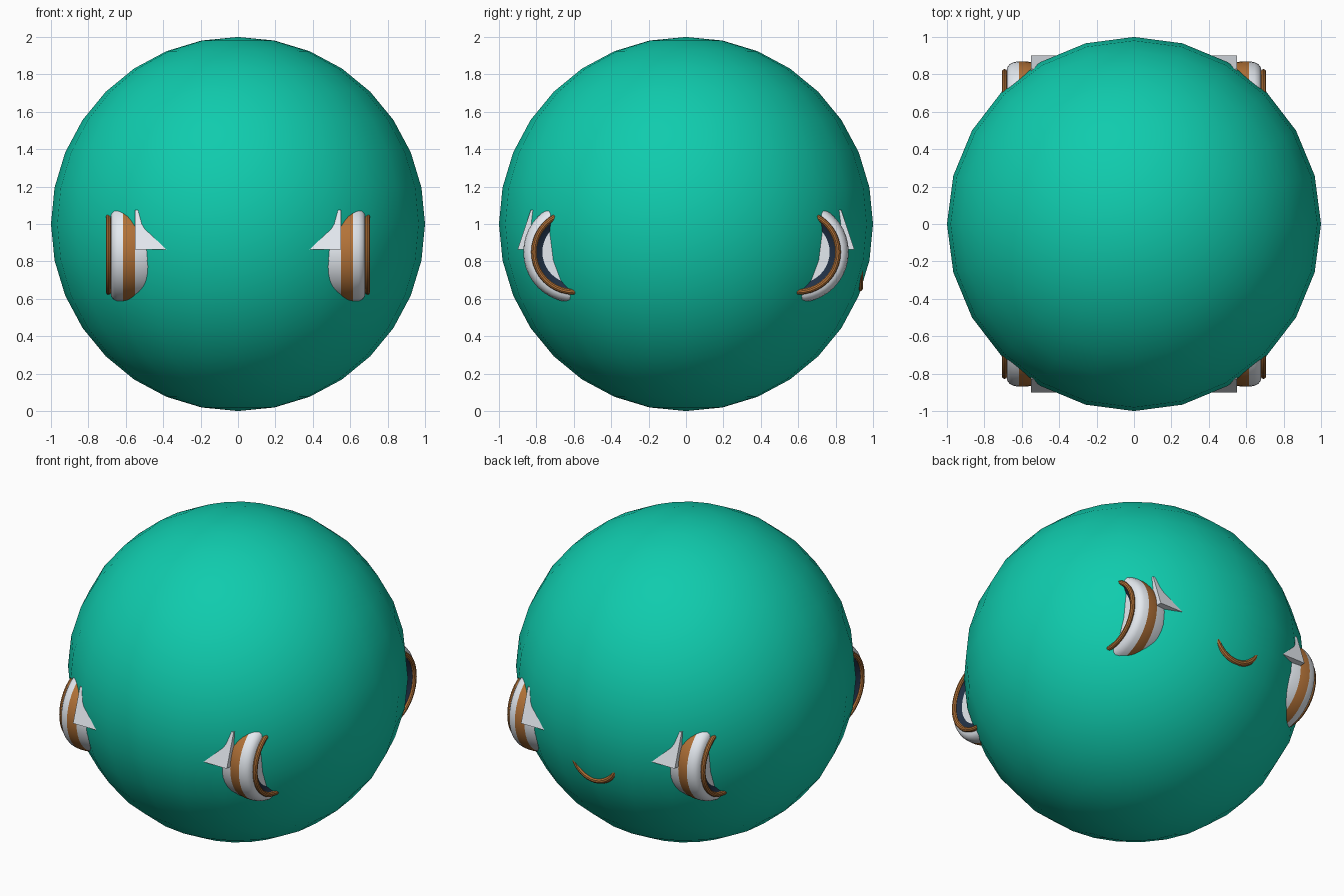
import bpy, bmesh, math
from mathutils import Vector, Matrix

if "Cube" in bpy.data.objects:
    bpy.data.objects.remove(bpy.data.objects["Cube"])


def material(name, rgb):
    m = bpy.data.materials.new(name)
    m.diffuse_color = (*rgb, 1)
    m.use_nodes = True
    m.node_tree.nodes["Principled BSDF"].inputs["Base Color"].default_value = m.diffuse_color
    return m


TEAL = material("teal", (0.005, 0.60, 0.42))
COPPER = material("copper", (0.45, 0.17, 0.04))
WHITE = material("white", (0.78, 0.82, 0.87))
NAVY = material("navy", (0.015, 0.03, 0.06))


def finish(name, mat, angle=35):
    ob = bpy.context.object
    ob.name = name
    ob.data.materials.append(mat)
    bpy.ops.object.shade_smooth_by_angle(angle=math.radians(angle))
    return ob


def from_bmesh(name, bm, mat):
    bmesh.ops.recalc_face_normals(bm, faces=bm.faces)
    me = bpy.data.meshes.new(name)
    bm.to_mesh(me)
    bm.free()
    ob = bpy.data.objects.new(name, me)
    bpy.context.collection.objects.link(ob)
    bpy.ops.object.select_all(action='DESELECT')
    bpy.context.view_layer.objects.active = ob
    ob.select_set(True)
    return finish(name, mat)


def lathe_x(name, profile, sx, sy, mat):
    """Spin (x, radius) points about the x axis through a pod centre."""
    bm = bmesh.new()
    vs = [bm.verts.new((x, r, 0)) for x, r in profile]
    es = [bm.edges.new(p) for p in zip(vs, vs[1:])]
    bmesh.ops.spin(bm, geom=vs + es, cent=(0, 0, 0), axis=(1, 0, 0),
                   angle=2 * math.tau / 2, steps=40)
    bmesh.ops.remove_doubles(bm, verts=bm.verts, dist=1e-4)
    for v in bm.verts:
        v.co = Vector((sx * v.co.x, sy * (0.60 + v.co.y), 0.85 + v.co.z))
    return from_bmesh(name, bm, mat)


# Large sphere shell
bpy.ops.mesh.primitive_uv_sphere_add(segments=24, ring_count=16, radius=1, location=(0, 0, 1))
finish("sphere_shell", TEAL, 60)

# Four side pods poking through the shell
for sx in (-1, 1):
    for sy in (-1, 1):
        tag = ("left" if sx < 0 else "right") + ("_front" if sy < 0 else "_back")
        lathe_x("pod_inner_band_" + tag,
                [(0.40, 0), (0.40, 0.20), (0.45, 0.245), (0.50, 0.26), (0.55, 0.265)], sx, sy, WHITE)
        lathe_x("pod_middle_band_" + tag,
                [(0.55, 0.265), (0.58, 0.27), (0.615, 0.27)], sx, sy, COPPER)
        lathe_x("pod_outer_band_" + tag,
                [(0.615, 0.27), (0.645, 0.265), (0.665, 0.255), (0.678, 0.237), (0.682, 0.21)],
                sx, sy, WHITE)
        lathe_x("pod_lip_" + tag,
                [(0.70, 0.208), (0.685, 0.195), (0.672, 0.168)], sx, sy, NAVY)
        lathe_x("pod_hub_" + tag, [(0.672, 0.168), (0.674, 0)], sx, sy, WHITE)
        bpy.ops.mesh.primitive_torus_add(
            major_radius=0.213, minor_radius=0.015, major_segments=40, minor_segments=10,
            location=(sx * 0.692, sy * 0.60, 0.85), rotation=(0, math.pi / 2, 0))
        finish("pod_rim_" + tag, COPPER)

        # Sloped mounting plate on the inner side of the pod
        bm = bmesh.new()
        bmesh.ops.create_cube(bm, size=1)
        for v in bm.verts:
            top, outer = v.co.z > 0, v.co.y > 0
            v.co = Vector((sx * (0.55 if v.co.x > 0 else 0.34),
                           sy * ((0.83 if top else 0.90) if outer else 0.72),
                           1.075 if top else 0.865))
        from_bmesh("pod_mount_" + tag, bm, WHITE)

# Rear ring, of which only the lower arc shows
bpy.ops.mesh.primitive_torus_add(
    major_radius=0.158, minor_radius=0.018, major_segments=40, minor_segments=10,
    location=(0, 0.928, 0.815), rotation=(math.pi / 2, 0, 0))
finish("rear_ring", COPPER)
